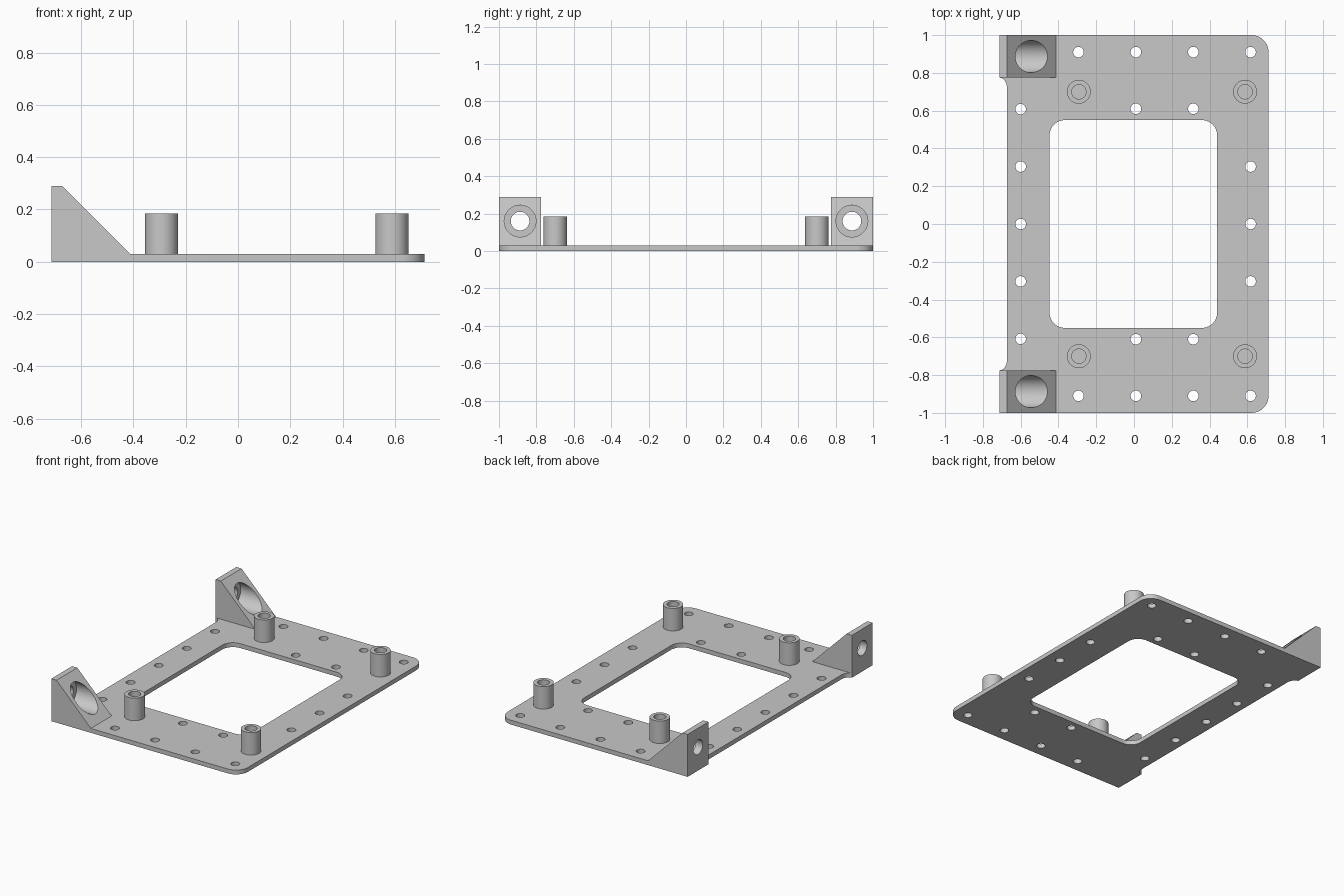
import bpy
import bmesh
from math import sin, cos, pi, radians
from mathutils import Matrix

cube = bpy.data.objects.get("Cube")
if cube:
    bpy.data.objects.remove(cube, do_unlink=True)

grey = bpy.data.materials.new("plain_grey")
grey.use_nodes = True
GREY = (0.58, 0.58, 0.58, 1)
grey.diffuse_color = GREY
grey.node_tree.nodes["Principled BSDF"].inputs["Base Color"].default_value = GREY

HALF_X, HALF_Y, THICK = 0.7125, 1.0, 0.03


def link(name, bm):
    """Turn a bmesh into a named object with the shared material."""
    mesh = bpy.data.meshes.new(name)
    bmesh.ops.recalc_face_normals(bm, faces=bm.faces)
    bm.to_mesh(mesh)
    bm.free()
    obj = bpy.data.objects.new(name, mesh)
    bpy.context.collection.objects.link(obj)
    mesh.materials.append(grey)
    return obj


def smooth(obj):
    bpy.ops.object.select_all(action="DESELECT")
    obj.select_set(True)
    bpy.context.view_layer.objects.active = obj
    bpy.ops.object.shade_smooth_by_angle(angle=radians(30))


def arc(cx, cy, rx, ry, start, end, steps=10):
    angles = [radians(start + (end - start) * i / steps) for i in range(steps + 1)]
    return [(cx + rx * cos(a), cy + ry * sin(a)) for a in angles]


def circle(cx, cy, r, n=32):
    return arc(cx, cy, r, r, 0, 360, n)[:-1]


def rounded_rect(x0, x1, y0, y1, r):
    return (arc(x1 - r, y1 - r, r, r, 0, 90) + arc(x0 + r, y1 - r, r, r, 90, 180)
            + arc(x0 + r, y0 + r, r, r, 180, 270) + arc(x1 - r, y0 + r, r, r, 270, 360))


def lathe(profile, n=48, capped=False):
    """Revolve (radius, height) points about z."""
    bm = bmesh.new()
    rings = [[bm.verts.new((x, y, z)) for x, y in circle(0, 0, r, n)] for r, z in profile]
    for a, b in zip(rings, rings[1:]):
        for i in range(n):
            j = (i + 1) % n
            bm.faces.new((a[i], a[j], b[j], b[i]))
    if capped:
        bm.faces.new(rings[0])
        bm.faces.new(rings[-1])
    return bm


# Base plate: outline with rounded right corners and left mounting ears
R, EAR_Y, EAR_W = 0.09, 0.775, 0.04
right_half = arc(HALF_X - R, HALF_Y - R, R, R, 0, 90)
ear = [(-HALF_X, HALF_Y)] + arc(-HALF_X, EAR_Y - 0.055, EAR_W, 0.055, 90, 0)
upper = right_half + ear
outline = upper + [(x, -y) for x, y in reversed(upper)]
loops = [outline, rounded_rect(-0.447, 0.44, -0.55, 0.55, 0.08)]

# Screw holes in the plate
PITCH = 0.304
holes = [(-0.6, k * PITCH) for k in range(-2, 3)]
holes += [(0.617, k * PITCH) for k in range(-1, 2)]
for s in (-1, 1):
    holes += [(x, s * 0.91) for x in (-0.294, 0.01, 0.314, 0.617)]
    holes += [(x, s * 0.61) for x in (0.01, 0.314)]
loops += [circle(x, y, 0.028) for x, y in holes]

curve = bpy.data.curves.new("plate_outline", "CURVE")
curve.dimensions = "2D"
curve.fill_mode = "BOTH"
curve.extrude = THICK / 2
for pts in loops:
    spline = curve.splines.new("POLY")
    spline.points.add(len(pts) - 1)
    for p, (x, y) in zip(spline.points, pts):
        p.co = (x, y, 0, 1)
    spline.use_cyclic_u = True
outline_obj = bpy.data.objects.new("plate_outline", curve)
bpy.context.collection.objects.link(outline_obj)
bpy.context.view_layer.update()
flat = bpy.data.meshes.new_from_object(
    outline_obj.evaluated_get(bpy.context.evaluated_depsgraph_get()))
bm = bmesh.new()
bm.from_mesh(flat)
bmesh.ops.remove_doubles(bm, verts=bm.verts, dist=0.0001)
bmesh.ops.translate(bm, verts=bm.verts, vec=(0, 0, THICK / 2))
bpy.data.objects.remove(outline_obj, do_unlink=True)
bpy.data.curves.remove(curve)
bpy.data.meshes.remove(flat)
smooth(link("base_plate", bm))

# Hollow standoff posts
for side, s in (("front", -1), ("back", 1)):
    for end, x in (("right", -0.292), ("left", 0.588)):
        bm = lathe([(0.063, THICK), (0.063, 0.184), (0.038, 0.184), (0.038, THICK)])
        bmesh.ops.translate(bm, verts=bm.verts, vec=(x, s * 0.7, 0))
        smooth(link(f"{side}_{end}_standoff", bm))

# Wedge brackets with a stepped, counterbored hole along x
WEDGE = [(-HALF_X, THICK), (-0.413, THICK), (-0.673, 0.29), (-HALF_X, 0.29)]
for side, s in (("front", -1), ("back", 1)):
    bm = bmesh.new()
    face = bm.faces.new([bm.verts.new((x, s * EAR_Y, z)) for x, z in WEDGE])
    ext = bmesh.ops.extrude_face_region(bm, geom=[face])["geom"]
    moved = [v for v in ext if isinstance(v, bmesh.types.BMVert)]
    bmesh.ops.translate(bm, verts=moved, vec=(0, s * (HALF_Y - EAR_Y), 0))
    bracket = link(f"{side}_bracket", bm)

    bm = lathe([(0.05, -0.8), (0.05, -0.66), (0.085, -0.66), (0.085, -0.3)], capped=True)
    bm.transform(Matrix.Translation((0, s * 0.887, 0.16)) @ Matrix.Rotation(pi / 2, 4, "Y"))
    cutter = link("hole_cutter", bm)
    cutter.hide_render = True

    cut = bracket.modifiers.new("bolt_hole", "BOOLEAN")
    cut.operation = "DIFFERENCE"
    cut.solver = "EXACT"
    cut.object = cutter
    bpy.context.view_layer.objects.active = bracket
    bpy.ops.object.modifier_apply(modifier=cut.name)
    bpy.data.objects.remove(cutter, do_unlink=True)
    smooth(bracket)
